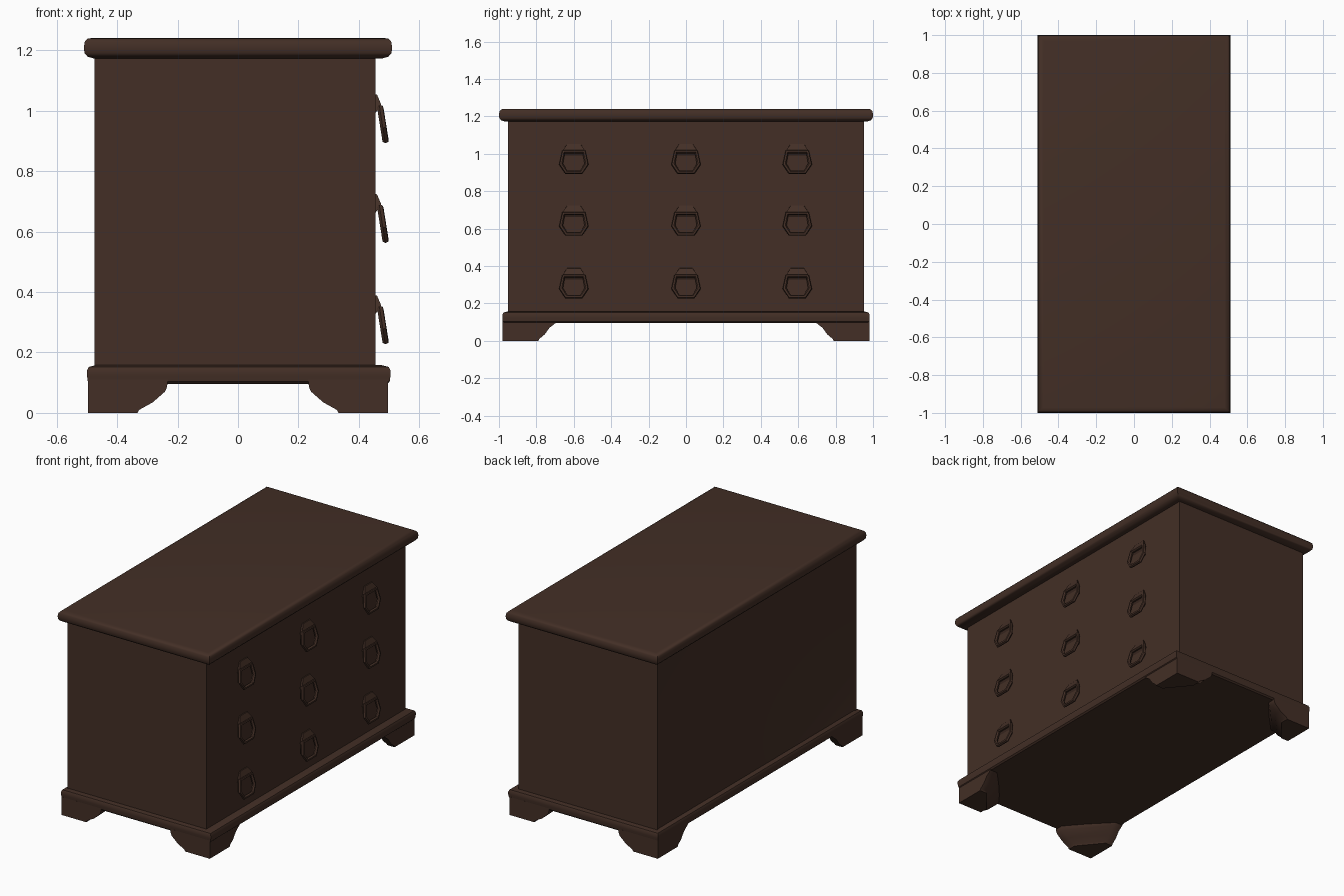
import bpy, bmesh, math
from mathutils import Vector

if "Cube" in bpy.data.objects:
    bpy.data.objects.remove(bpy.data.objects["Cube"])

wood = bpy.data.materials.new("dark brown wood")
wood.diffuse_color = (0.056, 0.028, 0.019, 1)
wood.use_nodes = True
wood.node_tree.nodes["Principled BSDF"].inputs["Base Color"].default_value = wood.diffuse_color


def finish(bm, name, smooth=True):
    bmesh.ops.recalc_face_normals(bm, faces=bm.faces)
    me = bpy.data.meshes.new(name)
    bm.to_mesh(me)
    bm.free()
    me.materials.append(wood)
    ob = bpy.data.objects.new(name, me)
    bpy.context.collection.objects.link(ob)
    if smooth:
        shade(ob)
    return ob


def shade(ob):
    bpy.ops.object.select_all(action='DESELECT')
    ob.select_set(True)
    bpy.context.view_layer.objects.active = ob
    bpy.ops.object.shade_smooth_by_angle(angle=math.radians(40))


def rings(levels, name):
    """Loft a closed solid through rings of points."""
    bm = bmesh.new()
    vs = [[bm.verts.new(p) for p in ring] for ring in levels]
    n = len(vs[0])
    for a, b in zip(vs, vs[1:]):
        for i in range(n):
            j = (i + 1) % n
            bm.faces.new((a[i], a[j], b[j], b[i]))
    bm.faces.new(vs[0])
    bm.faces.new(vs[-1])
    return finish(bm, name)


def slab(name, x0, x1, y0, y1, profile):
    """Rectangular moulding; profile is a list of (inset, z)."""
    return rings([[(x0 + d, y0 + d, z), (x1 - d, y0 + d, z),
                   (x1 - d, y1 - d, z), (x0 + d, y1 - d, z)]
                  for d, z in profile], name)


# Case, with a shallow recessed back panel
bm = bmesh.new()
bmesh.ops.create_cube(bm, size=1)
for v in bm.verts:
    v.co = Vector((-0.01 + v.co.x * 0.93, v.co.y * 1.905, 0.655 + v.co.z * 1.09))
bm.normal_update()
back = [f for f in bm.faces if f.normal.x < -0.9]
bmesh.ops.inset_region(bm, faces=back, thickness=0.025, depth=0)
bmesh.ops.translate(bm, verts=list(back[0].verts), vec=(0.006, 0, 0))
finish(bm, "case")

# Overhanging top with rounded edge
slab("top", -0.51, 0.51, -1, 1,
     [(0.035, 1.172), (0.012, 1.179), (0.002, 1.191), (0, 1.21),
      (0.003, 1.228), (0.012, 1.238), (0.03, 1.241)])

# Base moulding
slab("base_moulding", -0.5, 0.505, -0.982, 0.982,
     [(0.012, 0.096), (0.003, 0.104), (0, 0.125), (0, 0.14),
      (0.006, 0.152), (0.03, 0.158)])

# Bracket feet, one in each corner
feet = [(0, 0.165, 0.19), (0.01, 0.17, 0.195), (0.035, 0.215, 0.225),
        (0.07, 0.255, 0.25), (0.085, 0.262, 0.27), (0.11, 0.265, 0.30)]
for sx, fx in (("back", -1), ("front", 1)):
    for sy, fy in (("left", -1), ("right", 1)):
        levels = []
        for z, a, b in feet:
            plan = [(0, 0), (a, 0), (a, 0.05), (0.05, b), (0, b)]
            levels.append([(fx * (0.497 - u), fy * (0.98 - v), z)
                           for u, v in plan])
        rings(levels, sx + "_" + sy + "_foot")

# Drop handles: wedge mount and six-sided hanging bail
bail = [(-0.055, 0.045), (0.055, 0.045), (0.068, -0.02),
        (0.04, -0.063), (-0.04, -0.063), (-0.068, -0.02)]
for row, z in enumerate((0.30, 0.635, 0.965), 1):
    for col, y in enumerate((-0.6, 0, 0.595), 1):
        tag = "_%d_%d" % (row, col)
        wedge = [(0.45, 0.09), (0.46, 0.088), (0.474, 0.055), (0.45, 0.02)]
        rings([[(x, y + s * w, z + h) for (x, h), w in
                zip(wedge, (0.035, 0.035, 0.058, 0.058))]
               for s in (-1, 1)], "handle_mount" + tag)
        cu = bpy.data.curves.new("handle" + tag, 'CURVE')
        cu.dimensions = '3D'
        cu.bevel_depth = 0.011
        cu.bevel_resolution = 1
        sp = cu.splines.new('POLY')
        sp.points.add(len(bail) - 1)
        for p, (dy, dz) in zip(sp.points, bail):
            p.co = (0.478 - 0.16 * dz, y + dy, z + dz, 1)
        sp.use_cyclic_u = True
        cu.materials.append(wood)
        ob = bpy.data.objects.new("handle" + tag, cu)
        bpy.context.collection.objects.link(ob)
        bpy.ops.object.select_all(action='DESELECT')
        ob.select_set(True)
        bpy.context.view_layer.objects.active = ob
        bpy.ops.object.convert(target='MESH')
        shade(bpy.context.view_layer.objects.active)
